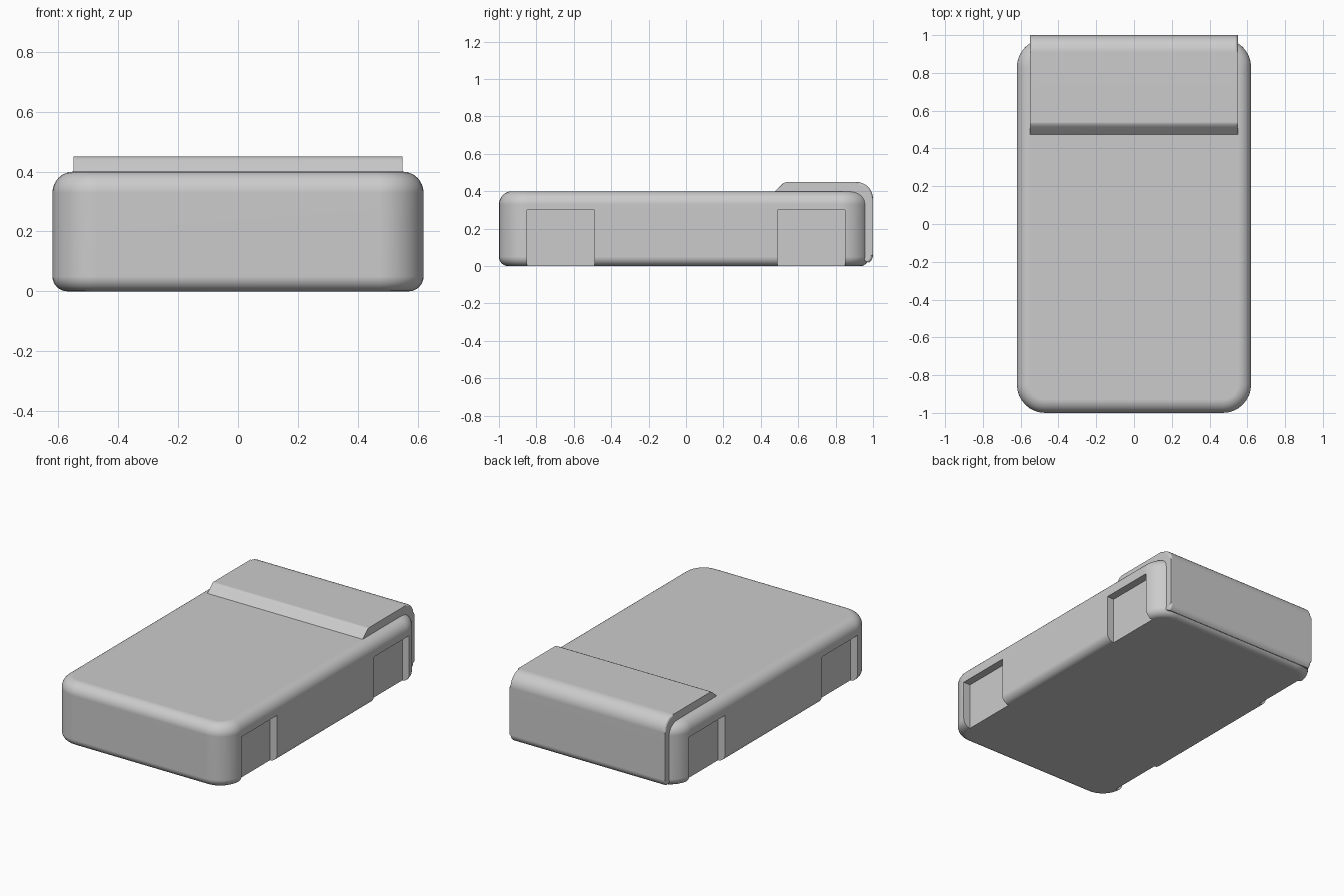
import bpy
import bmesh
from math import sin, cos, pi, radians

if "Cube" in bpy.data.objects:
    bpy.data.objects.remove(bpy.data.objects["Cube"], do_unlink=True)

grey = bpy.data.materials.new("Plain grey")
grey.use_nodes = True
colour = (0.6, 0.6, 0.6, 1)
grey.diffuse_color = colour
grey.node_tree.nodes["Principled BSDF"].inputs["Base Color"].default_value = colour


def arc(cx, cy, r, start, end, steps=8):
    """Points along an arc, angles in degrees."""
    angles = [radians(start + (end - start) * i / steps) for i in range(steps + 1)]
    return [(cx + r * cos(a), cy + r * sin(a)) for a in angles]


def make_object(name, bm):
    bmesh.ops.recalc_face_normals(bm, faces=bm.faces)
    mesh = bpy.data.meshes.new(name)
    bm.to_mesh(mesh)
    bm.free()
    obj = bpy.data.objects.new(name, mesh)
    bpy.context.collection.objects.link(obj)
    mesh.materials.append(grey)
    return obj


def select_only(obj):
    bpy.ops.object.select_all(action="DESELECT")
    obj.select_set(True)
    bpy.context.view_layer.objects.active = obj


def finish(obj):
    select_only(obj)
    bpy.ops.object.shade_smooth_by_angle(angle=radians(35))
    weighted = obj.modifiers.new("Even shading", "WEIGHTED_NORMAL")
    weighted.keep_sharp = True


def box(name, x, y, z):
    bm = bmesh.new()
    bmesh.ops.create_cube(bm, size=1)
    for v in bm.verts:
        v.co = [(lo + hi) / 2 + c * (hi - lo) for c, (lo, hi) in zip(v.co, (x, y, z))]
    return make_object(name, bm)


# Body: rounded rectangle outlines lofted up through rounded rims
HALF_X, FRONT, BACK, HEIGHT = 0.62, -1.0, 0.98, 0.40
CORNER, TOP_R, BOTTOM_R = 0.15, 0.07, 0.05


def outline(inset):
    x, r = HALF_X - CORNER, CORNER - inset
    front, back = FRONT + CORNER, BACK - CORNER
    return (arc(x, back, r, 0, 90) + arc(-x, back, r, 90, 180)
            + arc(-x, front, r, 180, 270) + arc(x, front, r, 270, 360))


levels = (arc(-BOTTOM_R, BOTTOM_R, BOTTOM_R, -90, 0)
          + arc(-TOP_R, HEIGHT - TOP_R, TOP_R, 0, 90))
bm = bmesh.new()
rings = [[bm.verts.new((x, y, z)) for x, y in outline(-offset)] for offset, z in levels]
for low, high in zip(rings, rings[1:]):
    for i in range(len(low)):
        j = (i + 1) % len(low)
        bm.faces.new((low[i], low[j], high[j], high[i]))
bm.faces.new(rings[0])
bm.faces.new(rings[-1])
body = make_object("body", bm)

# Shallow recesses in both long sides, open at the bottom
for side in (-1, 1):
    for end in (-1, 1):
        xs = sorted((side * 0.57, side * 0.7))
        ys = sorted((end * 0.49, end * 0.85))
        cutter = box("recess_cutter", xs, ys, (-0.1, 0.30))
        cutter.hide_render = True
        cut = body.modifiers.new("Recess", "BOOLEAN")
        cut.operation = "DIFFERENCE"
        cut.solver = "EXACT"
        cut.object = cutter
        select_only(body)
        bpy.ops.object.modifier_apply(modifier=cut.name)
        bpy.data.objects.remove(cutter, do_unlink=True)
finish(body)

# Cover: side profile wrapping over the top and down the back
profile = [(0.47, 0.395), (0.515, 0.44)] + arc(0.54, 0.425, 0.025, 125, 90, 4)
profile += arc(0.91, 0.36, 0.09, 90, 0)
profile += arc(0.95, 0.06, 0.05, 0, -55, 5)
profile += [(0.88, 0.06), (0.88, 0.30)]
bm = bmesh.new()
ends = [[bm.verts.new((x, y, z)) for y, z in profile] for x in (-0.55, 0.55)]
for i in range(len(profile)):
    j = (i + 1) % len(profile)
    bm.faces.new((ends[0][i], ends[0][j], ends[1][j], ends[1][i]))
caps = [bm.faces.new(ring) for ring in ends]
# Soften the outer rim at both ends
rim = [e for cap in caps for e in cap.edges
       if all(v.co.y > 0.5 and not (v.co.y < 0.9 and v.co.z < 0.35) for v in e.verts)]
bmesh.ops.bevel(bm, geom=rim, offset=0.015, segments=4, profile=0.5, affect="EDGES")
finish(make_object("back_cover", bm))
